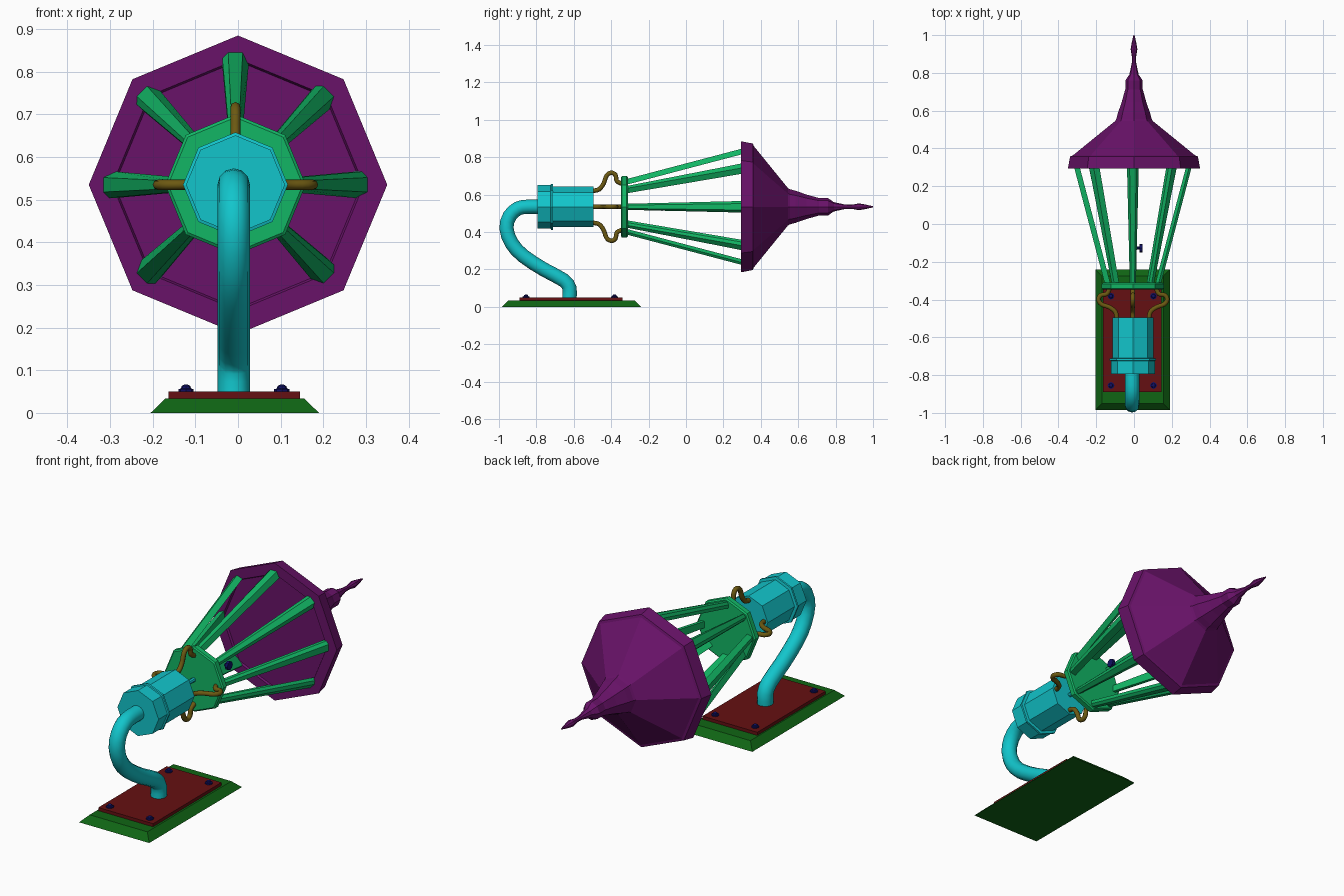
import bpy, bmesh
from math import sin, cos, pi, radians
from mathutils import Vector, Matrix

default = bpy.data.objects.get("Cube")
if default:
    bpy.data.objects.remove(default, do_unlink=True)

CX, CZ = -0.006, 0.535      # lantern axis, running along y


def material(name, r, g, b):
    m = bpy.data.materials.new(name)
    m.use_nodes = True
    m.diffuse_color = (r, g, b, 1)
    m.node_tree.nodes["Principled BSDF"].inputs["Base Color"].default_value = (r, g, b, 1)
    return m


purple = material("purple roof", 0.14, 0.006, 0.14)
mint = material("mint frame", 0.006, 0.47, 0.13)
cyan = material("cyan metal", 0.006, 0.56, 0.6)
ochre = material("ochre scroll", 0.15, 0.1, 0.006)
red = material("dark red plate", 0.13, 0.005, 0.006)
green = material("dark green board", 0.005, 0.13, 0.007)
navy = material("navy bolt", 0.005, 0.005, 0.13)


def finish(name, bm, mat, smooth=None):
    bmesh.ops.recalc_face_normals(bm, faces=bm.faces)
    me = bpy.data.meshes.new(name)
    bm.to_mesh(me)
    bm.free()
    me.materials.append(mat)
    ob = bpy.data.objects.new(name, me)
    bpy.context.collection.objects.link(ob)
    if smooth:
        bpy.ops.object.select_all(action='DESELECT')
        ob.select_set(True)
        bpy.context.view_layer.objects.active = ob
        bpy.ops.object.shade_smooth_by_angle(angle=radians(smooth))
    return ob


def loft(name, rings, mat, smooth=None):
    """Skin a list of equal-length point rings and cap both ends."""
    bm = bmesh.new()
    rows = [[bm.verts.new(p) for p in ring] for ring in rings]
    n = len(rows[0])
    for a, b in zip(rows, rows[1:]):
        for i in range(n):
            j = (i + 1) % n
            bm.faces.new((a[i], a[j], b[j], b[i]))
    bm.faces.new(rows[0])
    bm.faces.new(rows[-1])
    return finish(name, bm, mat, smooth)


def lathe(name, profile, mat, matrix, sides=8):
    """Turn (height, radius) pairs about local z."""
    rings = [[matrix @ Vector((r * cos(2 * pi * i / sides), r * sin(2 * pi * i / sides), h))
              for i in range(sides)] for h, r in profile]
    return loft(name, rings, mat)


def tube(name, path, radius, mat, sides, steps, plane):
    """Sweep a circle along a smooth path; plane is the normal of the path's plane."""
    pts = [Vector(p) for p in path]
    pts = [pts[0] * 2 - pts[1]] + pts + [pts[-1] * 2 - pts[-2]]
    line = []
    for a, b, c, d in zip(pts, pts[1:], pts[2:], pts[3:]):
        for k in range(steps):
            t = k / steps
            line.append(0.5 * (2 * b + (c - a) * t + (2 * a - 5 * b + 4 * c - d) * t * t
                               + (3 * b - a - 3 * c + d) * t ** 3))
    line.append(pts[-2])
    rings = []
    for i, p in enumerate(line):
        tangent = (line[min(i + 1, len(line) - 1)] - line[max(i - 1, 0)]).normalized()
        side = tangent.cross(plane)
        rings.append([p + radius * (side * cos(2 * pi * k / sides) + plane * sin(2 * pi * k / sides))
                      for k in range(sides)])
    return loft(name, rings, mat, 50)


def along_y(x):
    return Matrix.Translation((x, 0, CZ)) @ Matrix.Rotation(-pi / 2, 4, 'X')


def slab(name, x0, x1, y0, y1, z0, z1, inset, mat):
    rings = [[(x0 + d, y0 + d, z), (x1 - d, y0 + d, z), (x1 - d, y1 - d, z), (x0 + d, y1 - d, z)]
             for d, z in ((0, z0), (inset, z1))]
    return loft(name, rings, mat)


# Wall board and mounting plate
slab("wall_board", -0.205, 0.19, -0.985, -0.24, 0, 0.034, 0.035, green)
slab("mounting_plate", -0.163, 0.145, -0.89, -0.34, 0.034, 0.05, 0, red)

# Domed bolts, plus the small stud inside the cage
BOLT = [(0, 0.018), (0.006, 0.018), (0.007, 0.012), (0.013, 0.01), (0.016, 0.005)]
for x in (-0.122, 0.103):
    for y in (-0.855, -0.382):
        lathe("plate_bolt", BOLT, navy, Matrix.Translation((x, y, 0.05)))
lathe("cage_stud", [(0, 0.008), (0.012, 0.008), (0.013, 0.022), (0.028, 0.022)], navy,
      Matrix.Translation((0.017, -0.128, CZ)) @ Matrix.Rotation(pi / 2, 4, 'Y'))

# Swan neck pipe
NECK = [(-0.623, 0.045), (-0.623, 0.1), (-0.655, 0.143), (-0.76, 0.2), (-0.87, 0.272),
        (-0.932, 0.34), (-0.96, 0.42), (-0.943, 0.485), (-0.9, 0.525), (-0.85, CZ), (-0.78, CZ)]
tube("neck_pipe", [(-0.01, y, z) for y, z in NECK], 0.038, cyan, 12, 2, Vector((1, 0, 0)))

# Octagonal socket cup with its collar, and the rod to the hub
lathe("socket_cup", [(-0.795, 0.116), (-0.724, 0.116), (-0.722, 0.123), (-0.712, 0.123),
                     (-0.71, 0.108), (-0.495, 0.108)], cyan, along_y(CX))
lathe("centre_rod", [(-0.5, 0.011), (-0.33, 0.011)], cyan, along_y(CX))

# Hub ring
lathe("cage_hub", [(-0.347, 0.158), (-0.342, 0.165), (-0.317, 0.165), (-0.311, 0.158)],
      mint, along_y(CX))

# Four scrolls joining cup and hub
SCROLL = [(-0.5, 0.085), (-0.465, 0.093), (-0.44, 0.125), (-0.425, 0.166), (-0.4, 0.182),
          (-0.377, 0.17), (-0.37, 0.138), (-0.34, 0.122)]
for k in range(4):
    out = Vector((cos(k * pi / 2), 0, sin(k * pi / 2)))
    tube("scroll", [out * r + Vector((CX, y, CZ)) for y, r in SCROLL], 0.012, ochre, 8, 3,
         out.cross(Vector((0, 1, 0))))

# Eight flaring cage bars with chamfered outer edges
SECTION = [(-1, -0.02), (1, -0.02), (1, -0.003), (0.55, 0.01), (-0.55, 0.01)]
for k in range(8):
    out = Vector((cos(k * pi / 4), 0, sin(k * pi / 4)))
    across = out.cross(Vector((0, 1, 0)))
    rings = [[Vector((CX, y, CZ)) + out * (r + d) + across * (s * half) for s, d in SECTION]
             for y, r, half in ((-0.33, 0.135, 0.016), (0.3, 0.301, 0.031))]
    loft("cage_bar", rings, mint)

# Octagonal roof with its finial
ROOF = [(0.305, 0.29), (0.295, 0.295), (0.295, 0.35), (0.358, 0.338), (0.362, 0.325),
        (0.545, 0.1), (0.555, 0.094), (0.585, 0.086), (0.645, 0.065), (0.7, 0.05),
        (0.712, 0.046), (0.76, 0.046), (0.79, 0.025), (0.85, 0.012), (0.885, 0.011),
        (0.925, 0.018), (0.96, 0.012), (1.0, 0.003)]
lathe("roof", ROOF, purple, along_y(0))
